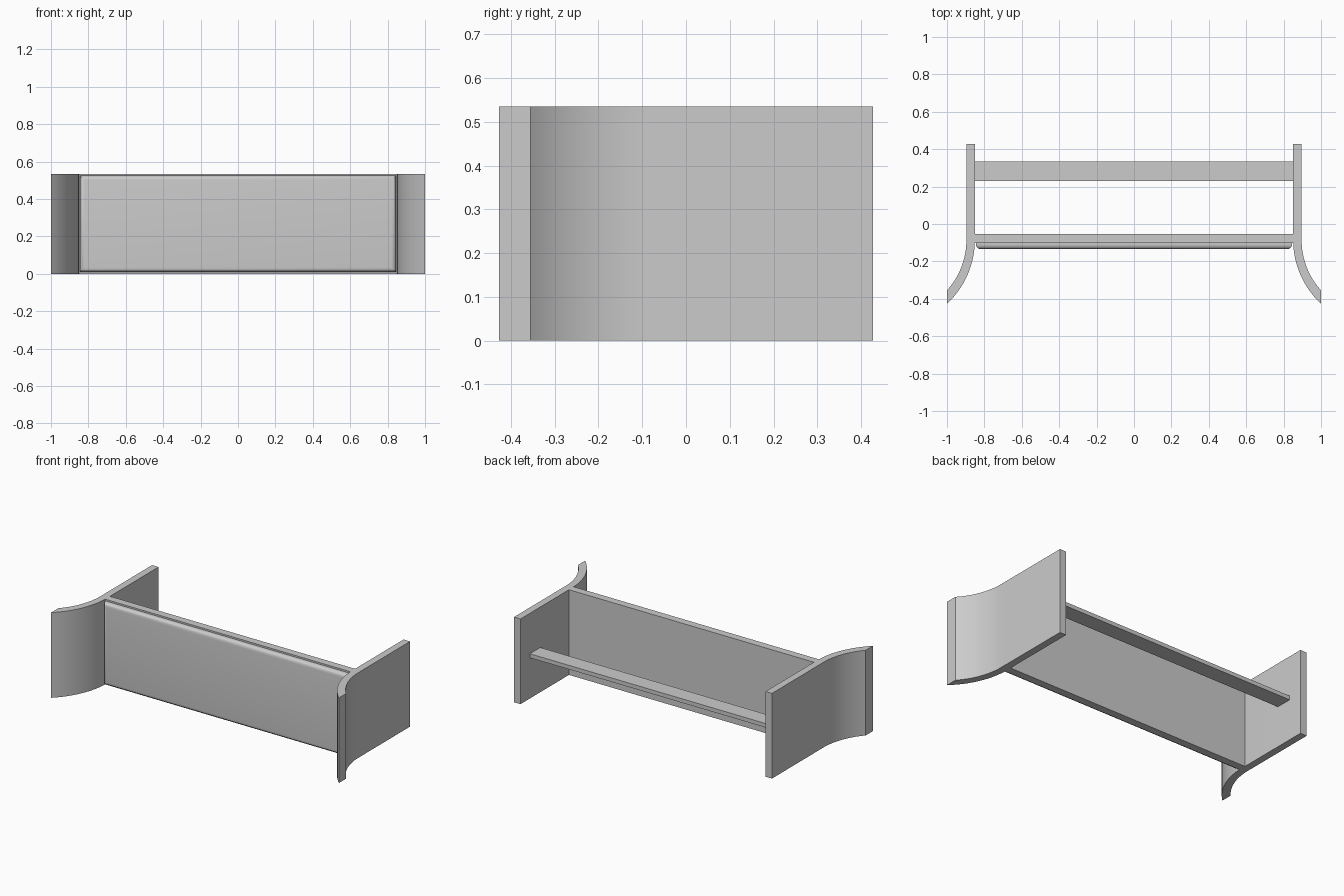
import bpy, bmesh, math

if "Cube" in bpy.data.objects:
    bpy.data.objects.remove(bpy.data.objects["Cube"])

H = 0.535  # overall height


def finish(name, bm):
    bmesh.ops.recalc_face_normals(bm, faces=bm.faces)
    me = bpy.data.meshes.new(name)
    bm.to_mesh(me)
    bm.free()
    ob = bpy.data.objects.new(name, me)
    bpy.context.collection.objects.link(ob)
    return ob


def smooth(ob, angle=30):
    bpy.ops.object.select_all(action='DESELECT')
    ob.select_set(True)
    bpy.context.view_layer.objects.active = ob
    bpy.ops.object.shade_smooth_by_angle(angle=math.radians(angle))


def box(name, lo, hi):
    bm = bmesh.new()
    bmesh.ops.create_cube(bm, size=1)
    for v in bm.verts:
        v.co = [l + (c + 0.5) * (h - l) for c, l, h in zip(v.co, lo, hi)]
    return finish(name, bm)


def flare(x0, y0, x1, y1, n=16):
    """Arc leaving (x0, y0) straight forward and curling outward to (x1, y1)."""
    dx, dy = x1 - x0, y0 - y1
    r = (dx * dx + dy * dy) / (2 * dx)
    end = math.asin(dy / r)
    return [(x0 + r * (1 - math.cos(end * i / n)), y0 - r * math.sin(end * i / n))
            for i in range(n + 1)]


# Side panels: straight at the back, flared outward at the front
outer = flare(0.896, -0.085, 1.0, -0.355)
inner = flare(0.851, -0.085, 1.0, -0.427)
profile = [(0.851, 0.427), (0.896, 0.427)] + outer + inner[::-1]
for side, s in (("right", 1), ("left", -1)):
    bm = bmesh.new()
    face = bm.faces.new([bm.verts.new((s * x, y, 0)) for x, y in profile])
    top = bmesh.ops.extrude_face_region(bm, geom=[face])["geom"]
    bmesh.ops.translate(bm, vec=(0, 0, H),
                        verts=[v for v in top if isinstance(v, bmesh.types.BMVert)])
    smooth(finish(side + "_side_panel", bm))

# Front board between the sides
box("front_board", (-0.851, -0.102, 0), (0.851, -0.054, H))

# Raised front pad with rounded front edges
pad = box("front_pad", (-0.845, -0.134, 0.01), (0.845, -0.1, 0.525))
bm = bmesh.new()
bm.from_mesh(pad.data)
edges = [e for e in bm.edges if all(v.co.y < -0.12 for v in e.verts)]
bmesh.ops.bevel(bm, geom=edges, offset=0.024, segments=6, profile=0.5, affect='EDGES')
bm.to_mesh(pad.data)
bm.free()
smooth(pad, 40)

# Flat rail across the back
box("back_rail", (-0.851, 0.231, 0.256), (0.851, 0.334, 0.281))
